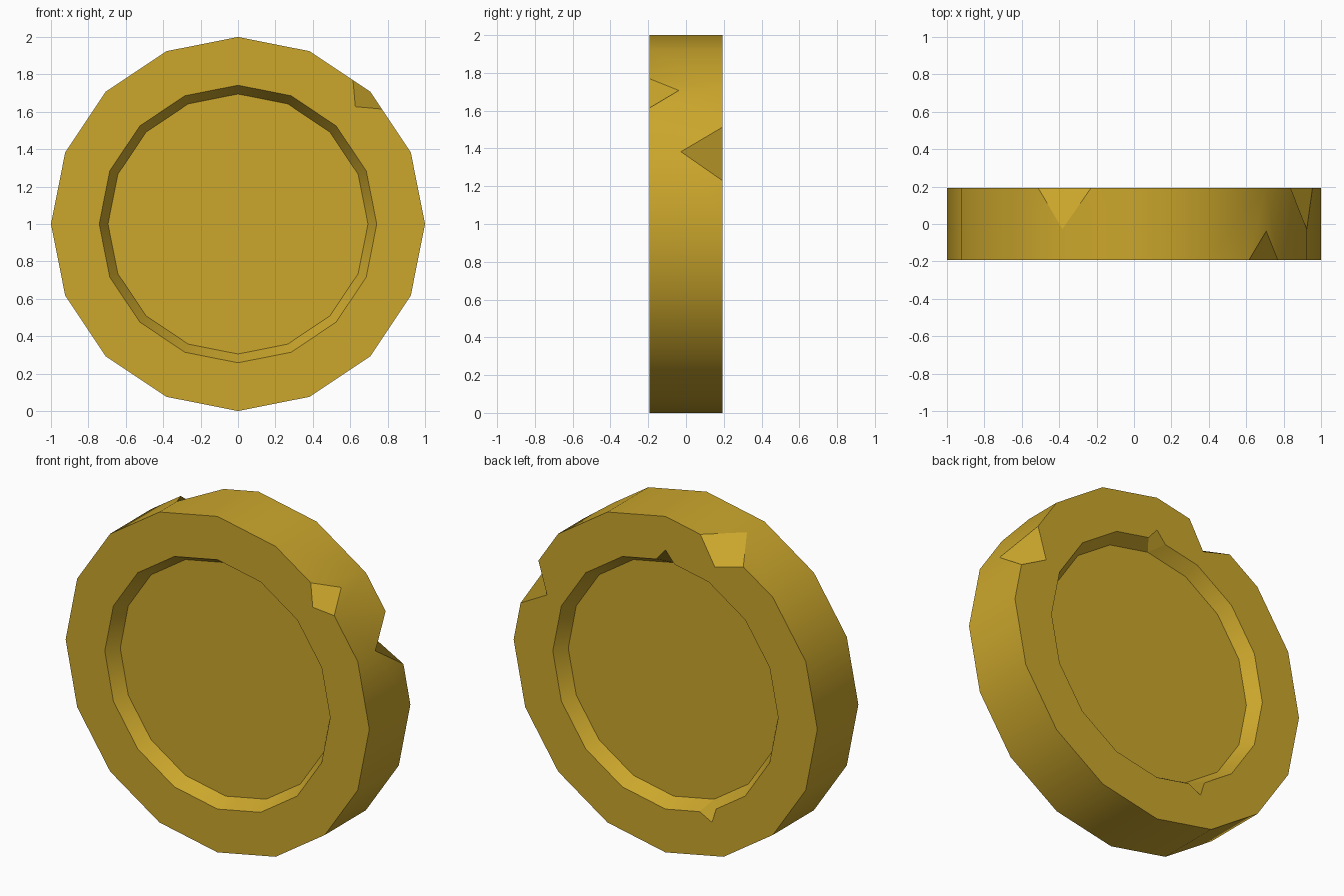
import bpy, bmesh
from math import sin, cos, pi
from mathutils import Vector

if "Cube" in bpy.data.objects:
    bpy.data.objects.remove(bpy.data.objects["Cube"])

N = 16                 # sides of the coin
HALF = 0.193           # half thickness
R_OUT, R_RIM, R_FLOOR = 1.0, 0.742, 0.695
DEPTH = 0.078          # recess depth

# chips: (ring, side, corner) -> (spread along edges, radius on face, depth of the tip)
CHIPS = {
    ("out", -1, 2): (0.285, 0.887, 0.155),
    ("out", 1, 1): (0.40, 0.845, 0.22),
    ("out", 1, 5): (0.40, 0.85, 0.22),
    ("rim", 1, 4): (0.21, 0.80, DEPTH),
    ("rim", 1, 11): (0.21, 0.80, DEPTH),
}

bm = bmesh.new()
cache = {}


def vert(p):
    key = tuple(round(c, 5) for c in p)
    if key not in cache:
        cache[key] = bm.verts.new(p)
    return cache[key]


def face(points, smooth=False):
    vs = []
    for p in points:
        v = vert(p)
        if v not in vs:
            vs.append(v)
    f = bm.faces.new(vs)
    f.smooth = smooth
    return f


def polar(r, k, y):
    a = 2 * pi * k / N
    return Vector((r * cos(a), y, 1 + r * sin(a)))


def corner(ring, side, k):
    """Points of a ring corner: before, after, on the flat face, on the wall."""
    k %= N
    r, y = (R_OUT if ring == "out" else R_RIM), side * HALF
    p = polar(r, k, y)
    if (ring, side, k) not in CHIPS:
        return p, p, p, p
    t, r_face, d = CHIPS[(ring, side, k)]
    tip_r = R_OUT if ring == "out" else R_FLOOR
    return (p.lerp(polar(r, k - 1, y), t), p.lerp(polar(r, k + 1, y), t),
            polar(r_face, k, y), polar(tip_r, k, side * (HALF - d)))


def chain(ring, side, k, which):
    """Edge of segment k, as seen by the flat face (2) or the wall (3)."""
    c, n = corner(ring, side, k), corner(ring, side, k + 1)
    return [c[which], c[1], n[0], n[which]]


for k in range(N):
    # outer edge
    face(chain("out", -1, k, 3) + chain("out", 1, k, 3)[::-1], True)
    for s in (-1, 1):
        # raised rim and recess wall
        face(chain("out", s, k, 2) + chain("rim", s, k, 2)[::-1])
        y = s * (HALF - DEPTH)
        face(chain("rim", s, k, 3) + [polar(R_FLOOR, (k + 1) % N, y), polar(R_FLOOR, k, y)], True)

# recessed discs
for s in (-1, 1):
    face([polar(R_FLOOR, k, s * (HALF - DEPTH)) for k in range(N)])

# chip facets
for ring, s, k in CHIPS:
    a, b, on_face, tip = corner(ring, s, k)
    face([on_face, a, tip, b])

bmesh.ops.recalc_face_normals(bm, faces=bm.faces)
mesh = bpy.data.meshes.new("coin")
bm.to_mesh(mesh)
bm.free()

gold = bpy.data.materials.new("gold")
gold.diffuse_color = (0.6, 0.385, 0.025, 1)
gold.use_nodes = True
gold.node_tree.nodes["Principled BSDF"].inputs["Base Color"].default_value = gold.diffuse_color
mesh.materials.append(gold)
coin = bpy.data.objects.new("coin", mesh)
bpy.context.collection.objects.link(coin)
